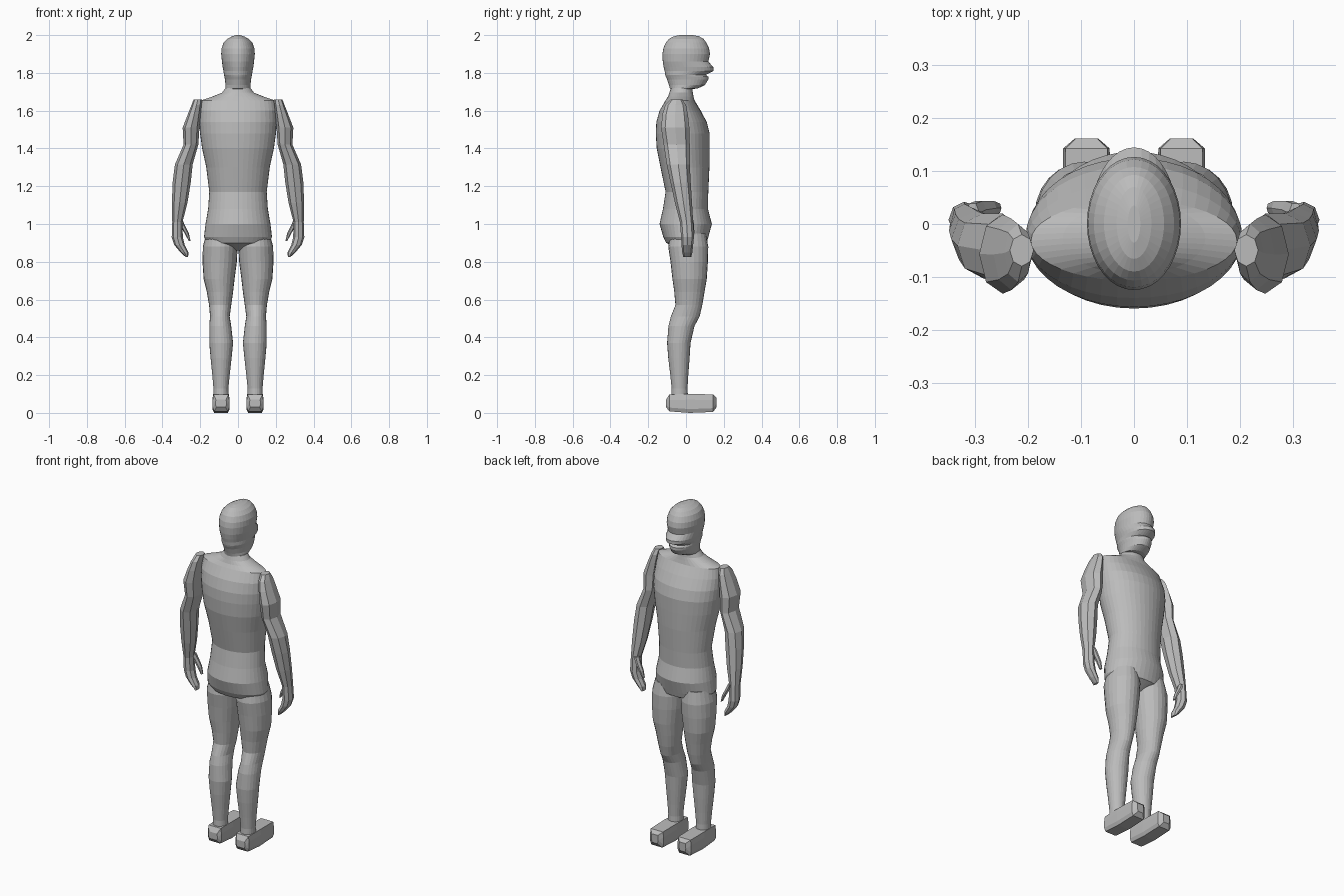
import bpy, bmesh, math

grey = bpy.data.materials.new("plain grey")
grey.diffuse_color = (0.5, 0.5, 0.5, 1)


def loft(name, rings, sides, turn=0.0):
    """Skin oval rings given as (z, x_min, x_max, y_min, y_max)."""
    bm = bmesh.new()
    loops = []
    for z, x0, x1, y0, y1 in rings:
        loop = []
        for i in range(sides):
            a = math.tau * (i + turn) / sides
            loop.append(bm.verts.new(((x0 + x1) / 2 + (x1 - x0) / 2 * math.cos(a),
                                      (y0 + y1) / 2 + (y1 - y0) / 2 * math.sin(a), z)))
        loops.append(loop)
    for a, b in zip(loops, loops[1:]):
        for i in range(sides):
            j = (i + 1) % sides
            bm.faces.new((a[i], a[j], b[j], b[i]))
    bm.faces.new(loops[0])
    bm.faces.new(loops[-1])
    return finish(name, bm)


def finish(name, bm):
    bmesh.ops.recalc_face_normals(bm, faces=bm.faces)
    me = bpy.data.meshes.new(name)
    bm.to_mesh(me)
    bm.free()
    me.materials.append(grey)
    ob = bpy.data.objects.new(name, me)
    bpy.context.collection.objects.link(ob)
    return ob


def centred(rows):
    return [(z, -w, w, y0, y1) for z, w, y0, y1 in rows]


def mirrored(rows, s):
    return [(z, s * a, s * b, y0, y1) for z, a, b, y0, y1 in rows]


# Torso, from crotch to neck base
loft("torso", centred([
    (0.86, 0.03, -0.03, 0.04), (0.90, 0.165, -0.105, 0.11),
    (0.93, 0.180, -0.12, 0.118), (1.00, 0.172, -0.14, 0.137),
    (1.08, 0.158, -0.122, 0.116), (1.17, 0.152, -0.108, 0.118),
    (1.30, 0.168, -0.135, 0.124), (1.40, 0.190, -0.155, 0.125),
    (1.48, 0.201, -0.16, 0.125), (1.54, 0.205, -0.157, 0.11),
    (1.60, 0.203, -0.14, 0.078), (1.655, 0.195, -0.108, 0.045),
    (1.675, 0.135, -0.095, 0.04), (1.695, 0.085, -0.088, 0.036),
    (1.72, 0.066, -0.08, 0.034)]), 40)

# Neck and head, with brow, nose and chin steps in the rings
loft("head", centred([
    (1.68, 0.075, -0.085, 0.034), (1.715, 0.065, -0.08, 0.034),
    (1.717, 0.065, -0.085, 0.06), (1.735, 0.066, -0.09, 0.10),
    (1.765, 0.069, -0.10, 0.118), (1.78, 0.072, -0.107, 0.118),
    (1.79, 0.074, -0.110, 0.105), (1.81, 0.077, -0.113, 0.145),
    (1.83, 0.081, -0.118, 0.145), (1.86, 0.085, -0.123, 0.118),
    (1.90, 0.089, -0.125, 0.127), (1.93, 0.087, -0.12, 0.122),
    (1.96, 0.076, -0.107, 0.108), (1.98, 0.057, -0.09, 0.093),
    (1.993, 0.033, -0.066, 0.07), (2.0, 0.012, -0.035, 0.035)]), 36)

LEG = [
    (0.95, 0.015, 0.168, -0.08, 0.105), (0.88, 0.002, 0.186, -0.094, 0.118),
    (0.80, 0.006, 0.188, -0.082, 0.116), (0.71, 0.018, 0.182, -0.072, 0.11),
    (0.64, 0.026, 0.165, -0.062, 0.098), (0.57, 0.036, 0.153, -0.056, 0.086),
    (0.51, 0.044, 0.148, -0.08, 0.072), (0.46, 0.036, 0.152, -0.093, 0.045),
    (0.37, 0.026, 0.152, -0.10, 0.024), (0.29, 0.034, 0.145, -0.094, 0.019),
    (0.20, 0.044, 0.136, -0.083, 0.012), (0.13, 0.051, 0.13, -0.076, 0.008),
    (0.09, 0.05, 0.13, -0.078, 0.01)]

ARM = [
    (1.66, 0.19, 0.235, -0.08, -0.02), (1.63, 0.193, 0.246, -0.11, 0.0),
    (1.58, 0.198, 0.266, -0.125, 0.01), (1.51, 0.204, 0.293, -0.132, 0.018),
    (1.42, 0.210, 0.288, -0.118, 0.02), (1.315, 0.240, 0.334, -0.102, 0.02),
    (1.22, 0.250, 0.346, -0.082, 0.025), (1.11, 0.268, 0.35, -0.058, 0.032),
    (1.01, 0.294, 0.348, -0.032, 0.038), (0.93, 0.292, 0.351, -0.026, 0.042),
    (0.89, 0.282, 0.338, -0.024, 0.038), (0.85, 0.262, 0.305, -0.02, 0.034),
    (0.824, 0.264, 0.276, -0.014, 0.028)]

THUMB = [
    (1.02, 0.293, 0.318, 0.0, 0.042), (0.99, 0.280, 0.306, 0.008, 0.046),
    (0.95, 0.260, 0.282, 0.014, 0.046), (0.91, 0.251, 0.261, 0.02, 0.04)]

# Foot: (y, half width, bottom, top) for chamfered box sections
FOOT = [(-0.105, 0.03, 0.03, 0.07), (-0.088, 0.044, 0.008, 0.098),
        (0.02, 0.046, 0.0, 0.10), (0.143, 0.044, 0.005, 0.098),
        (0.162, 0.022, 0.03, 0.08)]


def foot(name, s):
    bm = bmesh.new()
    loops = []
    for y, w, z0, z1 in FOOT:
        pts = [(-w * 0.8, z0), (w * 0.8, z0), (w, z0 + 0.02), (w, z1 - 0.03),
               (w * 0.9, z1), (-w * 0.9, z1), (-w, z1 - 0.03), (-w, z0 + 0.02)]
        loops.append([bm.verts.new((s * 0.09 + x, y, z)) for x, z in pts])
    for a, b in zip(loops, loops[1:]):
        for i in range(8):
            j = (i + 1) % 8
            bm.faces.new((a[i], a[j], b[j], b[i]))
    bm.faces.new(loops[0])
    bm.faces.new(loops[-1])
    return finish(name, bm)


# Paired limbs
for side, s in (("left", -1), ("right", 1)):
    loft(side + "_leg", mirrored(LEG, s), 24)
    loft(side + "_arm", mirrored(ARM, s), 8)
    loft(side + "_thumb", mirrored(THUMB, s), 6)
    foot(side + "_foot", s)
